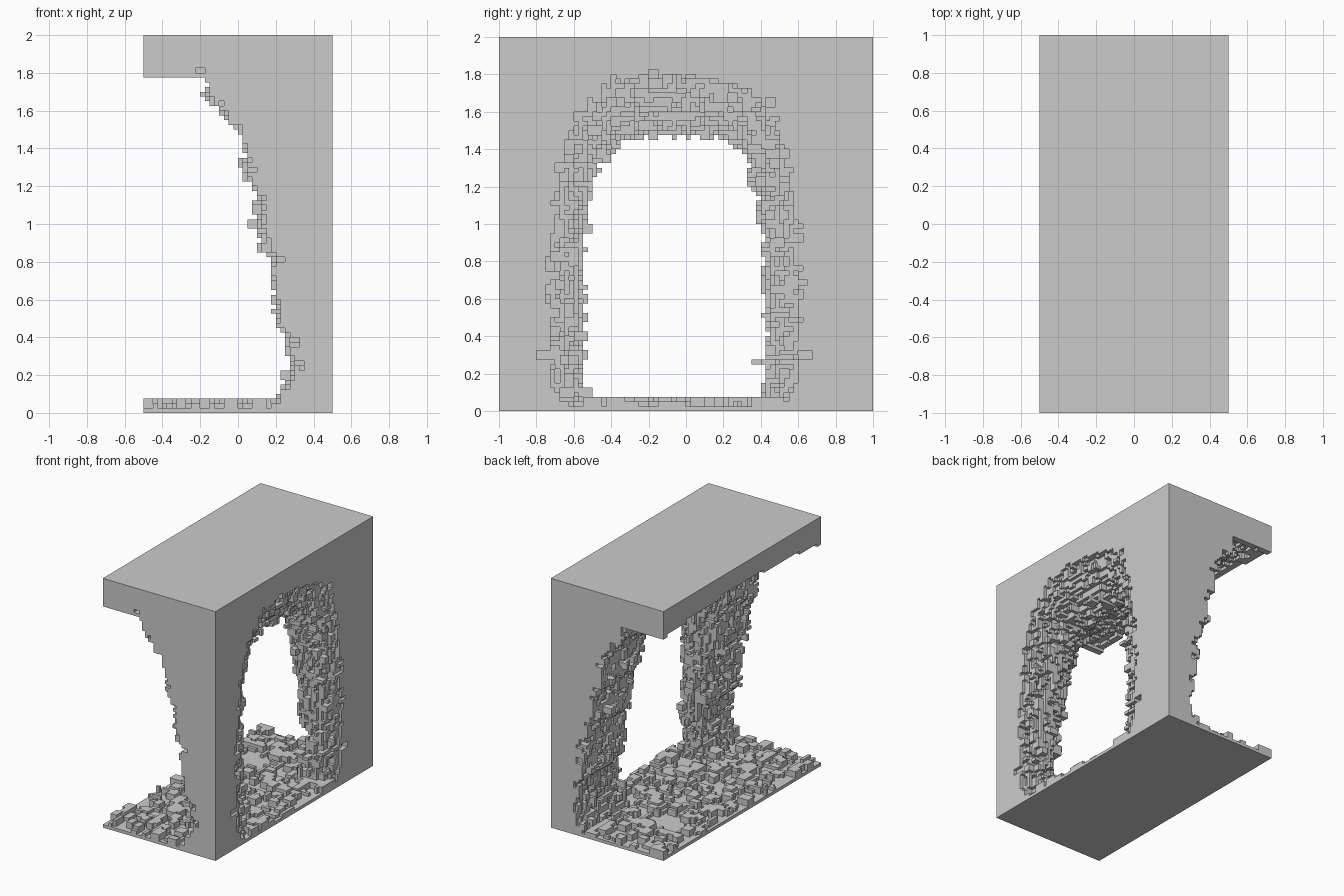
import bpy, bmesh, random
from itertools import product
from mathutils import Vector

cube = bpy.data.objects.get("Cube")
if cube:
    bpy.data.objects.remove(cube, do_unlink=True)

random.seed(11)
CELL = 0.025
SIZE = (40, 80, 80)
ORIGIN = Vector((-0.5, -1.0, 0.0))

# Inner wall face: (height, x) from the floor up to the roof
WALL_PROFILE = [(0, .2), (.1, .24), (.18, .29), (.4, .28), (.46, .22),
                (.84, .2), (.9, .14), (1.18, .11), (1.23, .06),
                (1.5, .03), (1.65, -.13), (1.78, -.17)]


def wall_face(z):
    for (z0, x0), (z1, x1) in zip(WALL_PROFILE, WALL_PROFILE[1:]):
        if z <= z1:
            return x0 + (x1 - x0) * (z - z0) / (z1 - z0)
    return None


def in_gallery(x, y, z):
    """Open space under the overhanging roof, slightly larger mid-length."""
    bulge = 1 - y * y
    face = wall_face(z / (1 + .035 * bulge))
    return face is not None and x < face + .015 * bulge


def in_arch(x, y, z):
    """Hourglass opening through the wall, flared to both sides."""
    side = (x - .37) / (.13 if x > .37 else .33)
    foot = .5 * max(0, .16 - z)
    width = .495 - foot + .2 * min(side * side, 1.1)
    rise = (x - .22) / .28
    height = 1.475 + .325 * min(rise * rise, 1)
    return x > -.1 and (abs(y + .065) / width) ** 4 + (z / height) ** 4 < 1


def is_open(c):
    p = ORIGIN + (Vector(c) + Vector((.5, .5, .5))) * CELL
    return c[2] > 0 and (in_gallery(*p) or in_arch(*p))


# Solid cells of the smooth carved block
solid = {c for c in product(*map(range, SIZE)) if not is_open(c)}


def shifted(c, axis, step):
    n = list(c)
    n[axis] += step
    return tuple(n)


def inside(c):
    return all(0 <= v < s for v, s in zip(c, SIZE))


def exposed(c):
    return any(inside(n) and n not in solid
               for n in (shifted(c, a, s) for a in range(3) for s in (-1, 1)))


def block(corner, dims, fill):
    for d in product(*map(range, dims)):
        c = tuple(a + b for a, b in zip(corner, d))
        if inside(c) and c[2] > 0:
            if fill:
                solid.add(c)
            elif c[2] < SIZE[2] - 4:
                solid.discard(c)


# Rough stone: small blocks added to and cut from the carved walls,
# with the roof edge left mostly clean
surface = sorted(c for c in solid if c[2] > 1 and exposed(c)
                 and (c[2] < 70 or (c[0] > 1 and 1 < c[1] < SIZE[1] - 2)))
for c in random.sample(surface, min(len(surface), 2500)):
    dims = [random.choice((1, 1, 2, 2)) for _ in range(3)]
    dims[random.randrange(3)] += random.choice((0, 0, 1, 2))
    corner = [v - random.randrange(d) for v, d in zip(c, dims)]
    fill = random.random() < (.5 if c[2] < 69 else .1)
    block(corner, dims, fill)

# Rubble on the floor
for _ in range(440):
    dims = (random.randint(1, 3), random.randint(1, 4), random.choice((1, 1, 2, 2)))
    block((random.randrange(SIZE[0]), random.randrange(SIZE[1]), 1), dims, True)


def rectangles(cells):
    """Join a flat set of cells into large rectangles."""
    for u, v in sorted(cells):
        if (u, v) not in cells:
            continue
        w = h = 1
        while (u, v + h) in cells:
            h += 1
        while all((u + w, v + k) in cells for k in range(h)):
            w += 1
        cells -= {(u + a, v + b) for a in range(w) for b in range(h)}
        yield u, v, w, h


# Outer skin of the solid cells
layers = {}
for c in solid:
    for axis in range(3):
        for step in (-1, 1):
            if shifted(c, axis, step) not in solid:
                key = (axis, step, c[axis])
                flat = (c[(axis + 1) % 3], c[(axis + 2) % 3])
                layers.setdefault(key, set()).add(flat)

bm = bmesh.new()
for (axis, step, level), cells in layers.items():
    for u, v, w, h in rectangles(cells):
        corners = [(u, v), (u + w, v), (u + w, v + h), (u, v + h)]
        verts = []
        for a, b in corners[::step]:
            p = Vector((0, 0, 0))
            p[axis] = level + (step > 0)
            p[(axis + 1) % 3] = a
            p[(axis + 2) % 3] = b
            verts.append(bm.verts.new(ORIGIN + p * CELL))
        bm.faces.new(verts)
bmesh.ops.remove_doubles(bm, verts=bm.verts, dist=CELL / 50)

mesh = bpy.data.meshes.new("carved_archway")
bm.to_mesh(mesh)
bm.free()
archway = bpy.data.objects.new("carved_archway", mesh)
bpy.context.collection.objects.link(archway)
